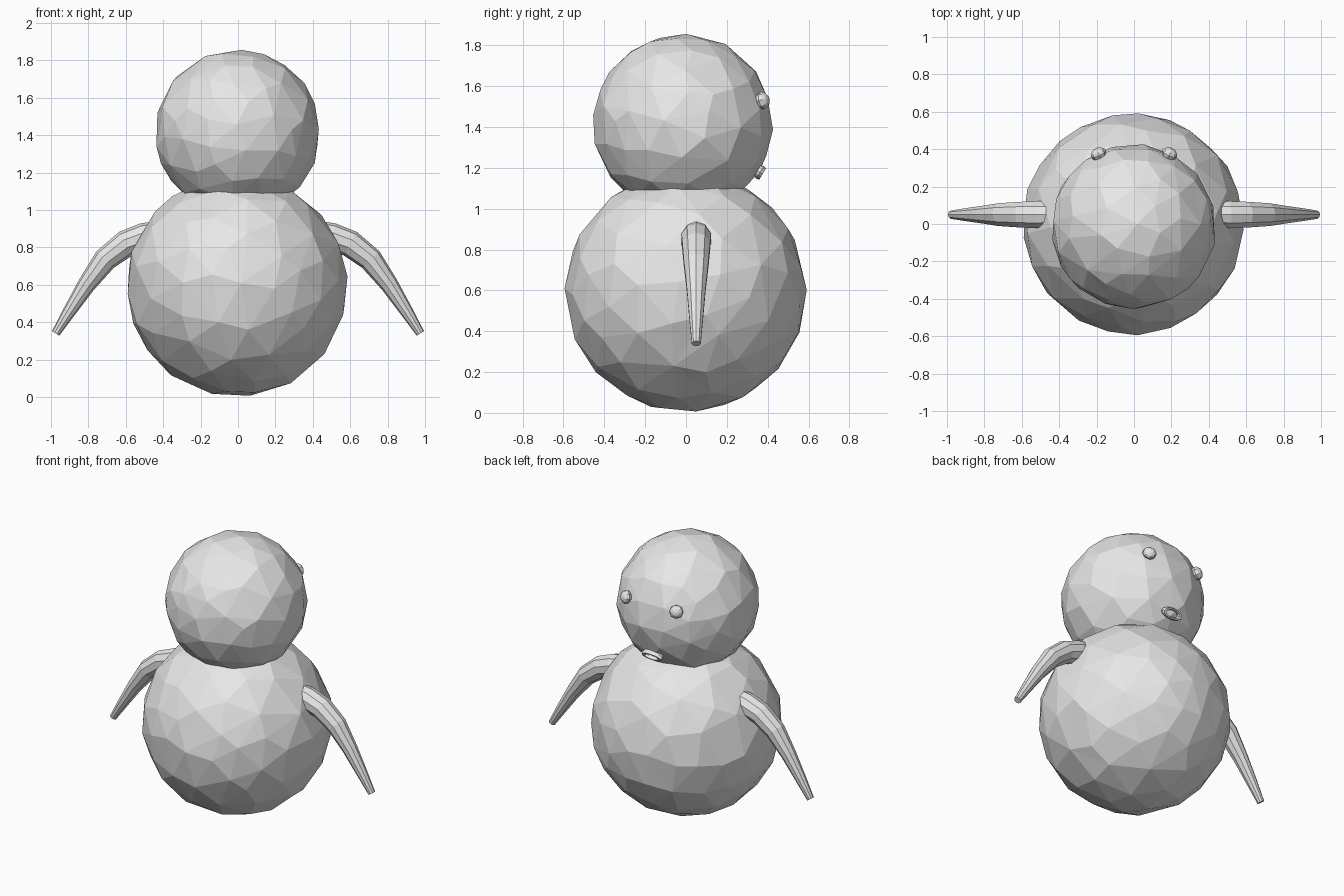
import bpy
import math
from mathutils import Vector

cube = bpy.data.objects.get("Cube")
if cube:
    bpy.data.objects.remove(cube, do_unlink=True)

# One plain grey material for the whole model
grey = bpy.data.materials.new("plain_grey")
grey.use_nodes = True
grey.diffuse_color = (0.8, 0.8, 0.8, 1)
grey.node_tree.nodes["Principled BSDF"].inputs["Base Color"].default_value = (0.8, 0.8, 0.8, 1)


def finish(name):
    ob = bpy.context.object
    ob.name = name
    ob.data.materials.append(grey)
    return ob


def face_along(ob, normal):
    ob.rotation_euler = Vector(normal).to_track_quat("Z", "Y").to_euler()


# Coarsely faceted ball: a dense sphere reduced to large irregular facets
def faceted_ball(name, centre, radius, triangles):
    bpy.ops.mesh.primitive_ico_sphere_add(subdivisions=5, radius=radius, location=centre)
    ob = finish(name)
    ob.rotation_euler = (0.4, 0.3, 0.7)
    mod = ob.modifiers.new("facets", "DECIMATE")
    mod.ratio = triangles / len(ob.data.polygons)
    return ob


faceted_ball("body", (-0.005, 0, 0.593), 0.587, 230)
faceted_ball("head", (-0.003, -0.015, 1.415), 0.438, 200)

# Curved tapering arms: points are x, z, radius
arm_path = [(0.44, 0.87, 0.07), (0.50, 0.855, 0.076), (0.60, 0.82, 0.072),
            (0.71, 0.735, 0.064), (0.81, 0.60, 0.048), (0.90, 0.46, 0.035),
            (0.975, 0.34, 0.023)]
SIDES = 10


def make_arm(name, side):
    verts, faces = [], []
    for i, (x, z, r) in enumerate(arm_path):
        before = arm_path[max(i - 1, 0)]
        after = arm_path[min(i + 1, len(arm_path) - 1)]
        along = Vector((after[0] - before[0], 0, after[1] - before[1])).normalized()
        across = Vector((-along.z, 0, along.x))
        for k in range(SIDES):
            a = math.tau * k / SIDES
            p = Vector((x, 0.05, z)) + across * r * math.cos(a) + Vector((0, r * math.sin(a), 0))
            verts.append((p.x * side, p.y, p.z))
    for i in range(len(arm_path) - 1):
        for k in range(SIDES):
            n = (k + 1) % SIDES
            a, b = i * SIDES, (i + 1) * SIDES
            quad = [a + k, a + n, b + n, b + k]
            faces.append(quad if side < 0 else quad[::-1])
    first = list(range(SIDES))
    last = [len(verts) - SIDES + k for k in range(SIDES)]
    faces.append(first[::-1] if side < 0 else first)
    faces.append(last if side < 0 else last[::-1])
    mesh = bpy.data.meshes.new(name)
    mesh.from_pydata(verts, [], faces)
    ob = bpy.data.objects.new(name, mesh)
    bpy.context.collection.objects.link(ob)
    bpy.context.view_layer.objects.active = ob
    finish(name)


make_arm("left_arm", 1)
make_arm("right_arm", -1)

# Small flattened button eyes on the +y side of the head
for name, side in (("left_eye", 1), ("right_eye", -1)):
    bpy.ops.mesh.primitive_uv_sphere_add(segments=8, ring_count=6, radius=0.044,
                                         location=(side * 0.19, 0.375, 1.53))
    eye = finish(name)
    eye.scale.z = 0.75
    face_along(eye, (side * 0.19, 0.39, 0.11))

# Oval ring mouth below the eyes
bpy.ops.mesh.primitive_torus_add(major_segments=16, minor_segments=6, major_radius=0.062,
                                 minor_radius=0.018, location=(0, 0.362, 1.178))
mouth = finish("mouth")
mouth.scale.y = 0.45
face_along(mouth, (0, 0.83, -0.5))
